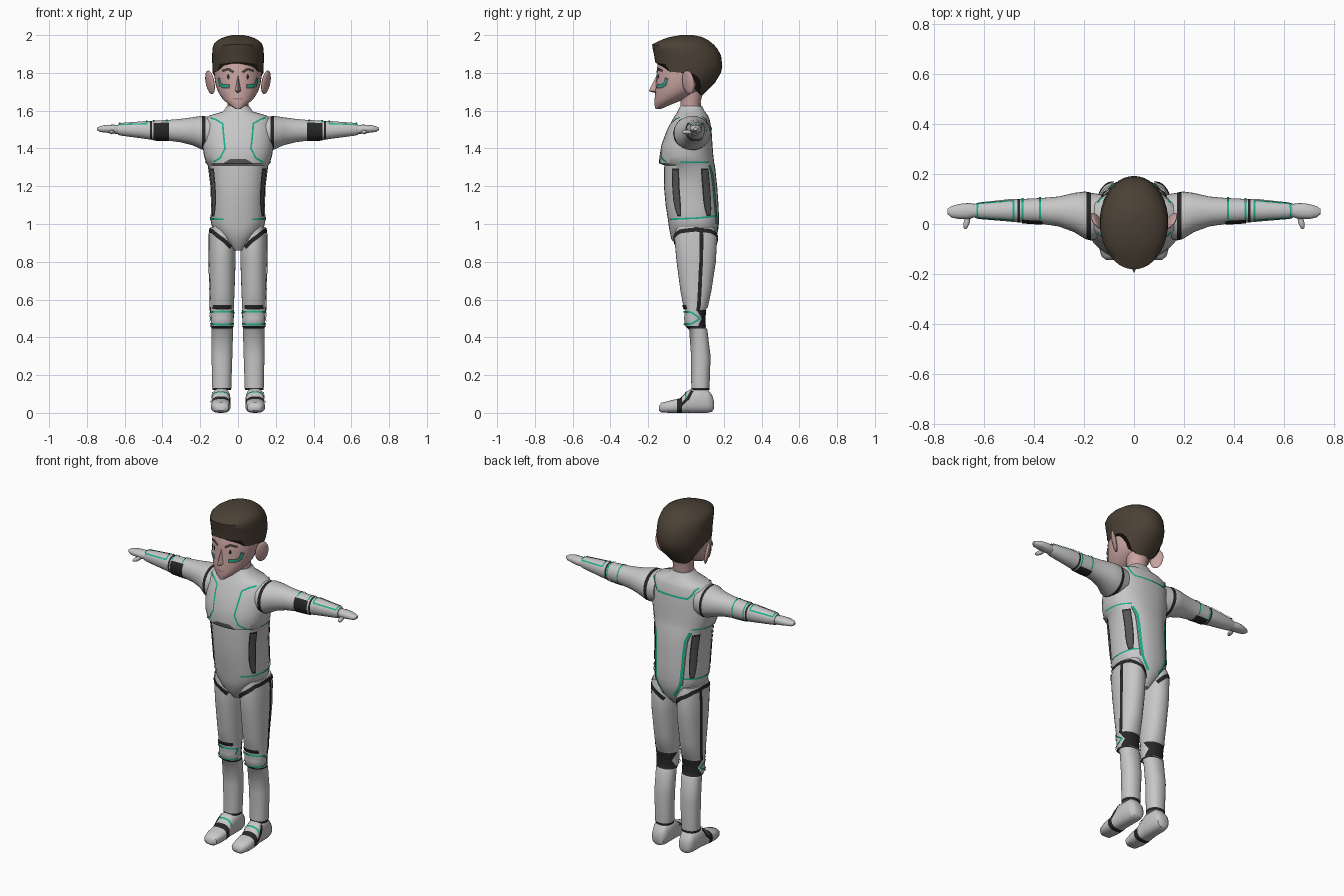
import bpy, bmesh, math
from mathutils import Vector

if "Cube" in bpy.data.objects:
    bpy.data.objects.remove(bpy.data.objects["Cube"])

def mat(name, r, g, b):
    m = bpy.data.materials.new(name)
    m.diffuse_color = (r, g, b, 1)
    m.use_nodes = True
    m.node_tree.nodes["Principled BSDF"].inputs["Base Color"].default_value = m.diffuse_color
    return m

SUIT = mat("suit_grey", .57, .57, .57)
PANEL = mat("panel_grey", .09, .09, .09)
BLACK = mat("trim_black", .02, .02, .02)
TEAL = mat("teal_line", .01, .43, .26)
HAIR = mat("brown_hair", .07, .053, .036)
SKIN = mat("skin", .58, .37, .35)
LIP = mat("lip", .38, .19, .18)

def lerp_rows(rows, t):
    """Interpolate a table whose first column is the parameter."""
    if t <= rows[0][0]:
        return rows[0][1:]
    for p, q in zip(rows, rows[1:]):
        if t <= q[0]:
            f = (t - p[0]) / (q[0] - p[0])
            return [u + (v - u) * f for u, v in zip(p[1:], q[1:])]
    return rows[-1][1:]

class Form:
    """Lofted body form: rows (t, a0, a1, b0, b1) along an axis, rounded sections."""
    def __init__(self, axis, rows, n=2.0, low=None):
        self.axis, self.rows, self.n, self.low = axis, rows, n, low

    def at(self, t, deg, off=0.0):
        if off:
            return self.at(t, deg) + self.normal(t, deg) * off
        a0, a1, b0, b1 = lerp_rows(self.rows, t)
        c, s = math.cos(math.radians(deg)), math.sin(math.radians(deg))
        k = 2 / self.n
        a = (a0 + a1) / 2 + (a1 - a0) / 2 * math.copysign(abs(c) ** k, c)
        b = (b0 + b1) / 2 + (b1 - b0) / 2 * math.copysign(abs(s) ** k, s)
        return Vector({'z': (a, b, t), 'x': (t, a, b), 'y': (a, t, b)}[self.axis])

    def normal(self, t, deg):
        e = .004
        du = self.at(t, deg + 2) - self.at(t, deg - 2)
        dt = self.at(t + e, deg) - self.at(t - e, deg)
        nv = du.cross(dt).normalized()
        return -nv if self.axis == 'y' else nv

def finish(name, bm, mats, mirror=False, smooth=True):
    bmesh.ops.recalc_face_normals(bm, faces=bm.faces[:])
    me = bpy.data.meshes.new(name)
    bm.to_mesh(me)
    bm.free()
    for m in mats:
        me.materials.append(m)
    ob = bpy.data.objects.new(name, me)
    bpy.context.collection.objects.link(ob)
    if smooth:
        bpy.ops.object.select_all(action='DESELECT')
        ob.select_set(True)
        bpy.context.view_layer.objects.active = ob
        bpy.ops.object.shade_smooth_by_angle(angle=math.radians(45))
    if mirror:
        md = ob.modifiers.new("mirror", 'MIRROR')
        md.use_clip = False
        md.use_mirror_merge = False
    return ob

def skin_form(name, form, base, bands=(), mirror=False, sides=32):
    """Mesh a form; bands (t0, t1, material) colour whole rings."""
    ts = sorted({r[0] for r in form.rows} | {v for b in bands for v in b[:2]})
    mats = [base] + [b[2] for b in bands]
    bm, rings = bmesh.new(), []
    for t in ts:
        ring = []
        for i in range(sides):
            d, tt = 360 * i / sides, t
            if form.low:
                lo, f = form.low(d), (t - ts[0]) / (ts[-1] - ts[0])
                tt = lo + f * (ts[-1] - lo)
            ring.append(bm.verts.new(form.at(tt, d)))
        rings.append(ring)
    for j, (r, q) in enumerate(zip(rings, rings[1:])):
        mid = (ts[j] + ts[j + 1]) / 2
        idx = next((i + 1 for i, b in enumerate(bands) if b[0] < mid < b[1]), 0)
        for i in range(sides):
            k = (i + 1) % sides
            bm.faces.new((r[i], r[k], q[k], q[i])).material_index = idx
    bm.faces.new(rings[0])
    bm.faces.new(rings[-1])
    return finish(name, bm, mats, mirror)

def stripe(name, form, path, width, m, off=.004, step=.012):
    """Thin ribbon following (t, angle) points on a form, mirrored."""
    pts = []
    for (t0, d0), (t1, d1) in zip(path, path[1:]):
        n = max(1, int((form.at(t1, d1) - form.at(t0, d0)).length / step), int(abs(d1 - d0) / 8))
        pts += [(t0 + (t1 - t0) * i / n, d0 + (d1 - d0) * i / n) for i in range(n)]
    pts.append(path[-1])
    pos = [form.at(t, d, off) for t, d in pts]
    bm, prev = bmesh.new(), None
    for i, (t, d) in enumerate(pts):
        tan = (pos[min(i + 1, len(pos) - 1)] - pos[max(i - 1, 0)]).normalized()
        side = form.normal(t, d).cross(tan).normalized() * width / 2
        cur = (bm.verts.new(pos[i] - side), bm.verts.new(pos[i] + side))
        if prev:
            bm.faces.new((prev[0], cur[0], cur[1], prev[1]))
        prev = cur
    return finish(name, bm, [m], True, False)

def panel(name, form, rows, m, off=.004, cols=10, steps=6):
    """Plate between two angles given by rows (t, angle0, angle1), mirrored."""
    bm, prev = bmesh.new(), None
    t0, t1 = rows[0][0], rows[-1][0]
    for j in range(steps + 1):
        t = t0 + (t1 - t0) * j / steps
        l, r = lerp_rows(rows, t)
        cur = [bm.verts.new(form.at(t, l + (r - l) * i / cols, off)) for i in range(cols + 1)]
        if prev:
            for i in range(cols):
                bm.faces.new((prev[i], prev[i + 1], cur[i + 1], cur[i]))
        prev = cur
    return finish(name, bm, [m], True, False)

def ball(name, loc, size, m, rot=(0, 0, 0)):
    from mathutils import Euler, Matrix
    bm = bmesh.new()
    bmesh.ops.create_uvsphere(bm, u_segments=16, v_segments=10, radius=1)
    bmesh.ops.transform(bm, verts=bm.verts[:], matrix=Matrix.LocRotScale(Vector(loc), Euler(rot), Vector(size)))
    return finish(name, bm, [m], True)

def sym(*rows):
    """Rows (z, half width, front, back) to full section rows."""
    return [(z, -h, h, f, b) for z, h, f, b in rows]

# Torso with chest step and V-shaped pelvis
torso = Form('z', sym((.86, .025, -.03, .11), (.92, .085, -.078, .16), (.98, .137, -.09, .172),
    (1.02, .145, -.095, .175), (1.1, .143, -.108, .172), (1.2, .146, -.117, .165), (1.31, .16, -.115, .153),
    (1.32, .168, -.138, .15), (1.36, .18, -.14, .145), (1.42, .189, -.13, .14), (1.5, .185, -.1, .135),
    (1.555, .178, -.07, .125), (1.575, .15, -.058, .116), (1.595, .08, -.045, .1), (1.625, .058, -.03, .085)), 2.3)
skin_form("torso", torso, SUIT)
stripe("chest_line", torso, [(1.56, -35), (1.552, -52), (1.53, -67), (1.4, -72), (1.35, -62), (1.328, -44)], .009, TEAL)
stripe("chest_side_line", torso, [(1.328, -12), (1.328, 50)], .007, TEAL)
stripe("waist_line", torso, [(1.025, -62), (1.03, 0), (1.045, 62)], .009, TEAL)
stripe("back_line", torso, [(1.31, 48), (1.26, 56), (1.1, 58), (1.0, 62), (.93, 72)], .014, TEAL)
stripe("back_line_edge", torso, [(1.31, 45), (1.26, 51), (1.1, 53), (1.0, 57)], .008, PANEL)
stripe("yoke_line", torso, [(1.565, 32), (1.555, 46), (1.525, 54), (1.505, 62), (1.505, 90)], .01, TEAL)
panel("chest_gap", torso, [(1.322, -66, -90), (1.345, -80, -90)], PANEL)
for nm, a, b in (("front", -40, -21), ("rear", 22, 43)):
    panel(nm + "_flank_border", torso, [(1.04, a + 6, b - 3), (1.1, a, b), (1.295, a, b)], BLACK, .003)
    panel(nm + "_flank_panel", torso, [(1.05, a + 8, b - 5), (1.1, a + 3, b - 3), (1.285, a + 3, b - 3)], PANEL, .005)

# Legs with knee pads
leg = Form('z', [(.12, .036, .136, .028, .124), (.3, .03, .14, .027, .13), (.44, .026, .14, .017, .113),
    (.46, .025, .143, -.005, .1), (.5, .024, .144, -.01, .098), (.545, .023, .145, -.006, .104),
    (.56, .022, .146, -.013, .116), (.65, .018, .148, -.03, .135), (.8, .013, .153, -.05, .158),
    (.93, .012, .154, -.062, .165), (.985, .03, .146, -.05, .15)], 2.2)
skin_form("leg", leg, SUIT, [(.12, .132, BLACK), (.447, .459, BLACK)], True)
stripe("hip_trim", leg, [(.875, -125), (.92, -90), (.96, -48), (.97, 0), (.962, 45), (.93, 90), (.885, 125)], .022, BLACK)
stripe("leg_side_stripe", leg, [(.96, 14), (.75, 12), (.54, 12)], .02, BLACK)
panel("knee_back", leg, [(.455, 10, 170), (.5, 40, 140), (.545, 5, 175)], BLACK)
panel("knee_top_patch", leg, [(.55, -140, -40), (.572, -135, -45)], BLACK)
stripe("knee_line", leg, [(.5, 208 - 360), (.533, -162), (.536, -90), (.533, -18), (.5, 28),
    (.472, -15), (.468, -90), (.472, -165)], .009, TEAL, .006)

# Feet
foot = Form('y', [(-.143, .07, .112, .012, .035), (-.13, .05, .13, .002, .054), (-.08, .04, .143, 0, .066),
    (-.03, .04, .142, 0, .078), (0, .042, .14, 0, .108), (.03, .04, .138, 0, .13), (.11, .04, .136, 0, .13),
    (.138, .05, .126, .006, .095), (.147, .07, .11, .02, .065)], 2.6)
skin_form("foot", foot, SUIT, [(-.048, -.02, BLACK)], True, 24)
stripe("foot_line", foot, [(.0, 15), (.0, 165)], .009, TEAL)
stripe("ankle_trim", foot, [(-.025, 0), (.01, 12), (.035, 45)], .016, BLACK)

# Arms
arm = Form('x', [(.13, -.055, .118, 1.4, 1.565), (.172, -.066, .125, 1.39, 1.57), (.195, -.06, .13, 1.395, 1.572),
    (.24, -.032, .124, 1.417, 1.565), (.3, -.01, .11, 1.432, 1.557), (.365, 0, .104, 1.441, 1.551),
    (.445, .005, .1, 1.444, 1.547), (.5, .01, .099, 1.452, 1.544), (.62, .02, .086, 1.468, 1.535),
    (.635, .024, .082, 1.472, 1.53)], 2.1)
skin_form("arm", arm, SUIT, [(.172, .19, BLACK), (.455, .466, BLACK)], True)
panel("elbow_patch", arm, [(.365, 135, 310), (.448, 135, 310)], BLACK, .003, 16)
for i, x in enumerate((.376, .446)):
    stripe("elbow_line_%d" % i, arm, [(x, -45), (x, 130)], .008, TEAL)
stripe("forearm_line", arm, [(.482, 140), (.625, 140), (.625, 40), (.482, 40), (.482, 140)], .008, TEAL)

# Hands
hand = Form('x', [(.62, .032, .078, 1.477, 1.523), (.66, .02, .084, 1.478, 1.526), (.7, .02, .08, 1.484, 1.524),
    (.73, .026, .071, 1.487, 1.518), (.746, .04, .06, 1.496, 1.51)], 2.2)
skin_form("hand", hand, SUIT, (), True, 16)
ball("thumb", (.668, .01, 1.487), (.012, .032, .012), SUIT, (0, 0, .25))

# Neck and head
neck = Form('z', sym((1.58, .058, -.03, .08), (1.65, .056, -.03, .078), (1.73, .07, -.04, .1)))
skin_form("neck", neck, SKIN)
head = Form('z', sym((1.61, .015, -.162, -.13), (1.63, .045, -.167, -.085), (1.66, .08, -.166, -.01),
    (1.7, .106, -.163, .07), (1.74, .119, -.16, .11), (1.78, .125, -.156, .13), (1.86, .128, -.15, .15),
    (1.93, .1, -.11, .13)))
skin_form("head", head, SKIN)
ball("ear", (.148, .012, 1.75), (.012, .038, .064), SKIN, (0, .2, -.6))
bm = bmesh.new()
v = [bm.verts.new(p) for p in ((0, -.15, 1.8), (-.021, -.15, 1.705), (.021, -.15, 1.705), (0, -.197, 1.703), (0, -.15, 1.69))]
for f in ((0, 1, 3), (0, 3, 2), (1, 4, 3), (3, 4, 2), (0, 2, 4, 1)):
    bm.faces.new([v[i] for i in f])
finish("nose", bm, [SKIN], smooth=False)

# Face details
stripe("eyebrow", head, [(1.803, -80), (1.82, -67), (1.81, -50)], .014, HAIR)
panel("eye", head, [(1.765, -67.5, -65.5), (1.779, -70, -62), (1.793, -67.5, -65.5)], BLACK, .003, 4)
stripe("cheek_mark_border", head, [(1.775, -37), (1.74, -39), (1.73, -48), (1.729, -69)], .024, PANEL, .003)
stripe("cheek_mark", head, [(1.765, -37), (1.74, -40), (1.731, -48), (1.73, -66)], .011, TEAL, .005)
stripe("mouth", head, [(1.662, -90), (1.664, -72)], .007, LIP, .002)

# Hair cap with a hairline that drops from forehead to nape
def hairline(deg):
    d = abs((deg + 90 + 180) % 360 - 180)
    return lerp_rows([(0, 1.857), (45, 1.845), (55, 1.805), (95, 1.8), (112, 1.775), (135, 1.7), (155, 1.68), (180, 1.68)], d)[0]

hair = Form('z', sym((1.68, .1, -.13, .085), (1.75, .127, -.155, .155), (1.8, .134, -.16, .185), (1.835, .136, -.161, .192),
    (1.89, .137, -.168, .186), (1.925, .136, -.176, .168), (1.95, .13, -.181, .147), (1.975, .108, -.13, .115),
    (1.99, .075, -.085, .085), (2.0, .03, -.03, .04)), 2.0, hairline)
skin_form("hair", hair, HAIR, (), False, 40)
